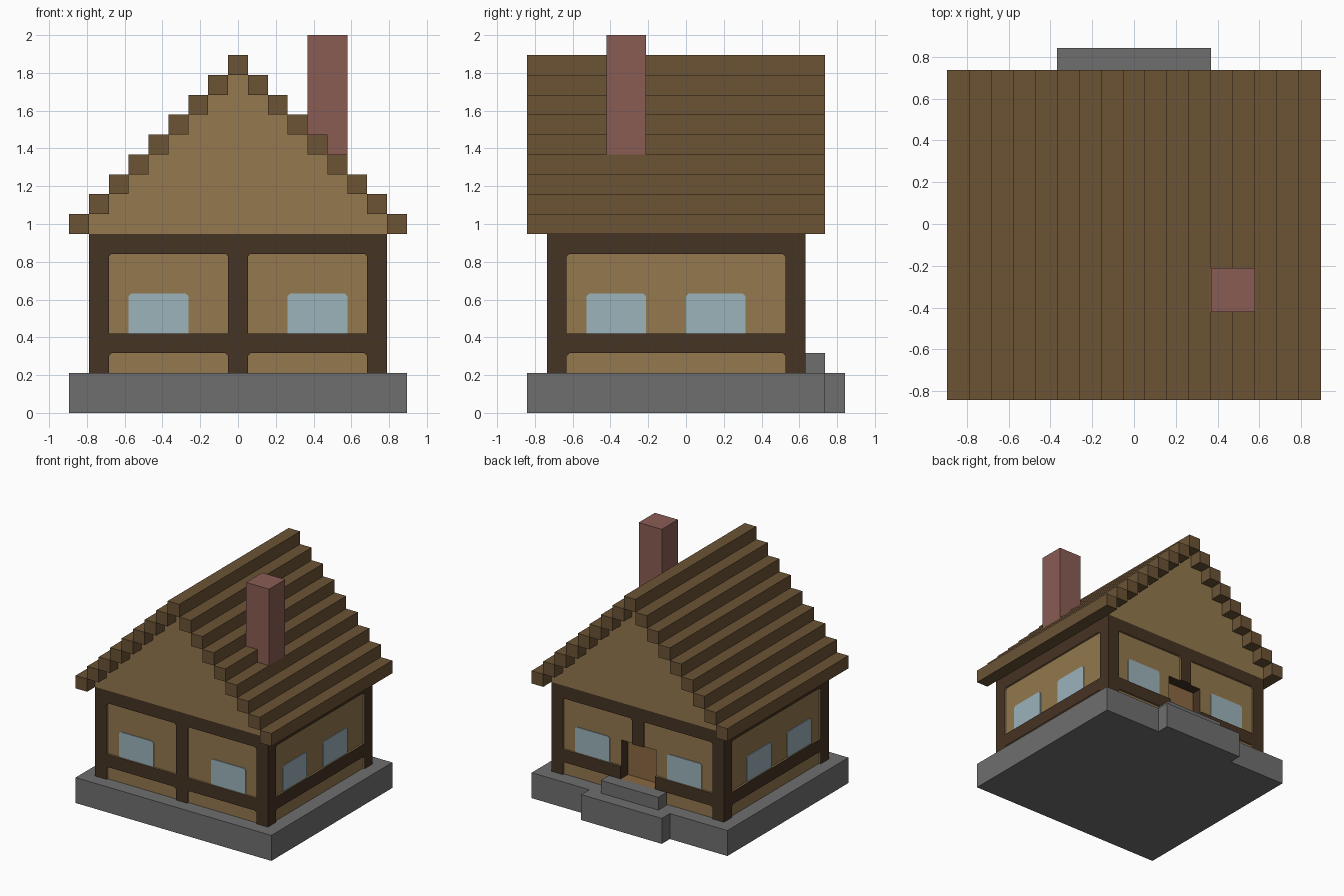
import bpy, bmesh
from mathutils import Matrix, Vector
from math import pi

U = 2 / 19          # one building block
DEPTH = 0.015       # recess of the plaster panels
CHAMFER = 0.014     # small cut on the top corners of panels and windows

if "Cube" in bpy.data.objects:
    bpy.data.objects.remove(bpy.data.objects["Cube"])


def material(name, *rgb):
    linear = [((c / 255 + 0.055) / 1.055) ** 2.4 for c in rgb] + [1]
    mat = bpy.data.materials.new(name)
    mat.use_nodes = True
    mat.diffuse_color = linear
    bsdf = mat.node_tree.nodes["Principled BSDF"]
    bsdf.inputs["Base Color"].default_value = linear
    bsdf.inputs["Roughness"].default_value = 0.9
    return mat


stone = material("grey stone", 111, 111, 111)
timber = material("dark timber", 69, 51, 35)
plaster = material("tan plaster", 147, 120, 78)
logs = material("brown roof logs", 107, 83, 53)
glass = material("pale blue glass", 156, 179, 187)
brick = material("red brick", 138, 92, 84)
door_wood = material("door wood", 138, 104, 64)


def finish(name, bm, mat):
    bmesh.ops.recalc_face_normals(bm, faces=bm.faces)
    mesh = bpy.data.meshes.new(name)
    bm.to_mesh(mesh)
    bm.free()
    mesh.materials.append(mat)
    obj = bpy.data.objects.new(name, mesh)
    bpy.context.collection.objects.link(obj)
    return obj


def add_box(bm, x, y, z):
    """Box from ranges measured in blocks."""
    lo, hi = Vector((x[0], y[0], z[0])) * U, Vector((x[1], y[1], z[1])) * U
    size = Matrix.Diagonal((*(hi - lo), 1))
    bmesh.ops.create_cube(bm, size=1, matrix=Matrix.Translation((lo + hi) / 2) @ size)


def box(name, mat, x, y, z):
    bm = bmesh.new()
    add_box(bm, x, y, z)
    return finish(name, bm, mat)


def add_plate(bm, place, across, z, inner, outer):
    """Plate with chamfered top corners; depth is measured out from the wall plane."""
    (a, b), (low, high) = [(r[0] * U, r[1] * U) for r in (across, z)]
    c = CHAMFER
    outline = [(a, low), (b, low), (b, high - c), (b - c, high), (a + c, high), (a, high - c)]
    face = bm.faces.new([bm.verts.new(place @ Vector((h, -inner, v))) for h, v in outline])
    out = bmesh.ops.extrude_face_region(bm, geom=[face])["geom"]
    push = place.to_3x3() @ Vector((0, inner - outer, 0))
    bmesh.ops.translate(bm, vec=push, verts=[g for g in out if isinstance(g, bmesh.types.BMVert)])


# Placement of each wall: local x runs along it, local -y points outward
def wall(turn, x, y):
    return Matrix.Translation((x * U, y * U, 0)) @ Matrix.Rotation(turn, 4, 'Z')


front, back = wall(0, 0, -7), wall(pi, 0, 6)
right_side, left_side = wall(pi / 2, 7.5, -0.5), wall(-pi / 2, -7.5, -0.5)

gable_panels = [(-6.5, -0.5), (0.5, 6.5)]
side_panels = [(-5.5, 5.5)]
gable_windows = [(-5.5, -2.5), (2.5, 5.5)]
sides = [
    ("front", front, gable_panels, gable_windows),
    ("back", back, gable_panels, gable_windows),
    ("right", right_side, side_panels, [(-4.5, -1.5), (0.5, 3.5)]),
    ("left", left_side, side_panels, [(-3.5, -0.5), (1.5, 4.5)]),
]

# Stone foundation and steps
box("foundation", stone, (-8.5, 8.5), (-8, 7), (0, 2))
box("lower_step", stone, (-3.5, 3.5), (7, 8), (0, 2))
box("upper_step", stone, (-2.5, 2.5), (6, 7), (2, 3))

# Timber walls, with recessed plaster panels and a doorway
walls = box("timber_walls", timber, (-7.5, 7.5), (-7, 6), (2, 9))
bm = bmesh.new()
for _, place, panels, _ in sides:
    for across in panels:
        for z in ((1.9, 3), (4, 8)):
            add_plate(bm, place, across, z, -DEPTH, 0.03)
panel_cutter = finish("panel_cutter", bm, plaster)
door_cutter = box("door_cutter", timber, (-1.5, 1.5), (5, 6.5), (1.9, 6))

walls.data.materials.append(plaster)
bpy.context.view_layer.objects.active = walls
for cutter in (panel_cutter, door_cutter):
    cutter.hide_render = True
    mod = walls.modifiers.new("cut", 'BOOLEAN')
    mod.operation = 'DIFFERENCE'
    mod.solver = 'EXACT'
    mod.material_mode = 'TRANSFER'
    mod.object = cutter
    bpy.ops.object.modifier_apply(modifier=mod.name)
for cutter in (panel_cutter, door_cutter):
    bpy.data.objects.remove(cutter)

# Door at the back of the opening, and its threshold
box("door", door_wood, (-1.5, 1.5), (4.97, 5.05), (2, 6))
box("threshold", door_wood, (-1.5, 1.5), (5, 6), (2, 2.98))

# Windows standing on the middle beam
for side, place, _, windows in sides:
    bm = bmesh.new()
    for across in windows:
        add_plate(bm, place, across, (4, 6), -DEPTH - 0.002, -DEPTH + 0.006)
    finish(side + "_windows", bm, glass)

# Stepped gable filling and roof logs
bm_gable, bm_logs = bmesh.new(), bmesh.new()
for step in range(9):
    z = (9 + step, 10 + step)
    half = 7.5 - step
    if step < 8:
        add_box(bm_gable, (-half, half), (-7, 6), z)
        for x in ((half, half + 1), (-half - 1, -half)):
            add_box(bm_logs, x, (-8, 7), z)
    else:
        add_box(bm_logs, (-0.5, 0.5), (-8, 7), z)
finish("gable", bm_gable, plaster)
finish("roof_logs", bm_logs, logs)

# Chimney
box("chimney", brick, (3.5, 5.5), (-4, -2), (12, 19))
